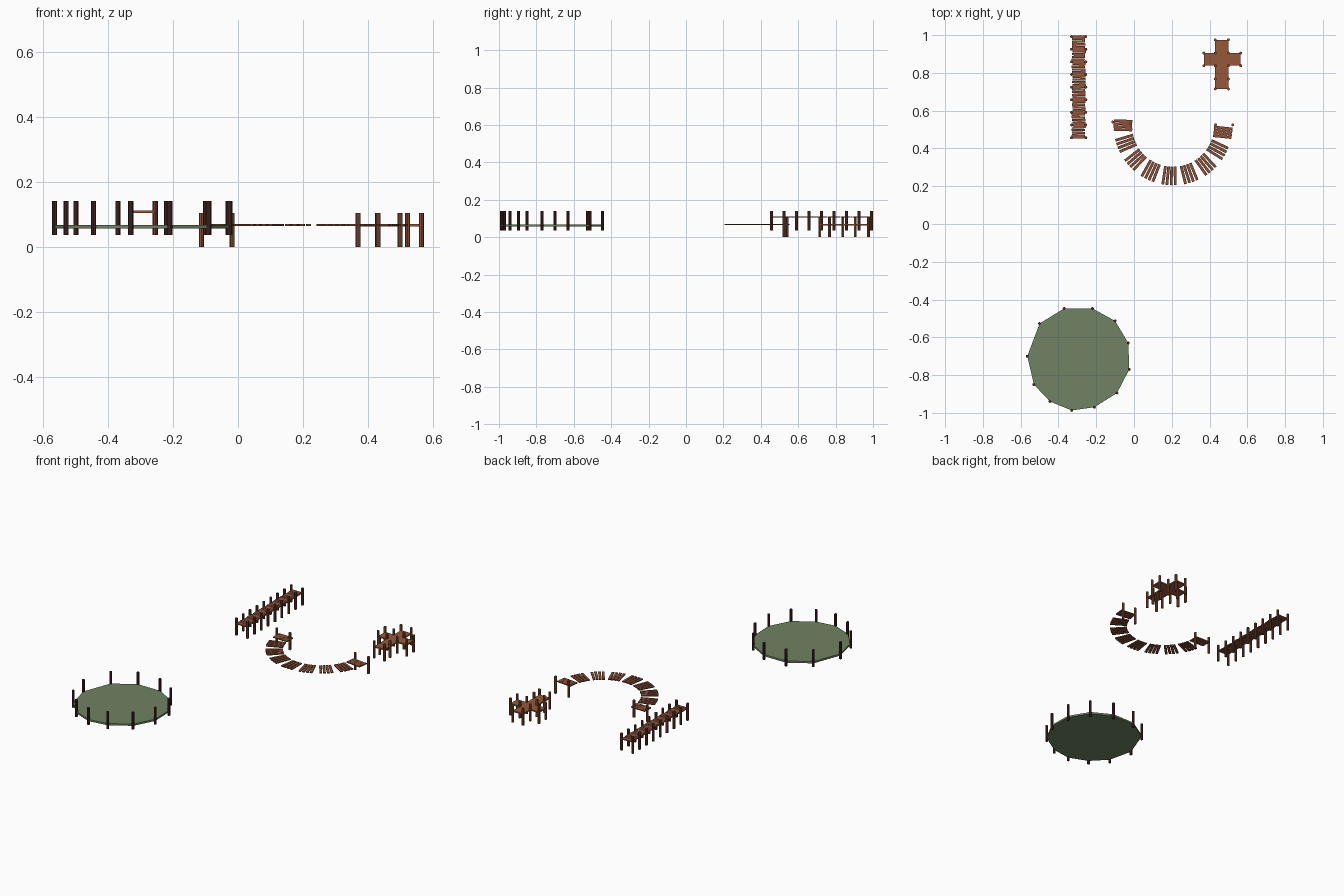
import bpy, bmesh, math, random
from mathutils import Matrix, Vector

if "Cube" in bpy.data.objects:
    bpy.data.objects.remove(bpy.data.objects["Cube"])

random.seed(4)


def srgb(r, g, b):
    f = lambda c: c / 12.92 if c <= 0.04045 else ((c + 0.055) / 1.055) ** 2.4
    return (f(r / 255), f(g / 255), f(b / 255), 1)


def material(name, rgb):
    m = bpy.data.materials.new(name)
    m.diffuse_color = srgb(*rgb)
    m.use_nodes = True
    m.node_tree.nodes["Principled BSDF"].inputs["Base Color"].default_value = m.diffuse_color
    return m


COPPER = material("copper brown wood", (150, 88, 58))
PLANK = material("plank brown wood", (136, 80, 56))
POST = material("post brown wood", (138, 82, 56))
BRIDGE_POST = material("bridge post wood", (110, 62, 48))
DARK = material("dark maroon wood", (76, 40, 40))
GREEN = material("moss green", (112, 130, 98))


def finish(bm, name, mat):
    bmesh.ops.recalc_face_normals(bm, faces=bm.faces[:])
    me = bpy.data.meshes.new(name)
    bm.to_mesh(me)
    bm.free()
    me.materials.append(mat)
    ob = bpy.data.objects.new(name, me)
    bpy.context.collection.objects.link(ob)


def box(bm, centre, size, angle=0):
    m = (Matrix.Translation(centre) @ Matrix.Rotation(angle, 4, 'Z')
         @ Matrix.Diagonal((*size, 1)))
    bmesh.ops.create_cube(bm, size=1, matrix=m)


def posts(name, points, z0, z1, mat, r=0.0078):
    bm = bmesh.new()
    for x, y in points:
        bmesh.ops.create_cone(bm, cap_ends=True, segments=8, radius1=r, radius2=r,
                              depth=z1 - z0,
                              matrix=Matrix.Translation((x, y, (z0 + z1) / 2)))
    finish(bm, name, mat)


def slab(name, outline, z0, z1, mat):
    bm = bmesh.new()
    f = bm.faces.new([bm.verts.new((x, y, z0)) for x, y in outline])
    top = bmesh.ops.extrude_face_region(bm, geom=[f])
    for v in top["geom"]:
        if isinstance(v, bmesh.types.BMVert):
            v.co.z = z1
    finish(bm, name, mat)


# round green platform with a post at every corner
ring = [(-.37, -.447), (-.22, -.447), (-.10, -.513), (-.03, -.63), (-.025, -.77),
        (-.09, -.895), (-.21, -.97), (-.33, -.987), (-.445, -.94), (-.53, -.85),
        (-.565, -.70), (-.50, -.527)]
slab("round_platform", ring, 0.056, 0.067, GREEN)
posts("round_platform_posts", ring, 0.036, 0.141, DARK)

# straight bridge: post pairs, cross bars and slightly skewed planks
BX, STEP = -0.293, 0.0669
ys = [0.457 + STEP * i for i in range(9)]
posts("bridge_posts", [(BX + s * 0.038, y) for y in ys for s in (-1, 1)],
      0.036, 0.141, BRIDGE_POST)
bars, planks = bmesh.new(), bmesh.new()
for y in ys:
    box(bars, (BX, y, 0.108), (0.076, 0.011, 0.007))
for y in ys[:-1]:
    for k in range(4):
        box(planks, (BX + random.uniform(-.003, .003), y + STEP * (k + 0.8) / 4.6, 0.108),
            (0.070, 0.0125, 0.006), random.uniform(-.06, .06))
finish(bars, "bridge_cross_bars", COPPER)
finish(planks, "bridge_planks", PLANK)

# curved walkway: nine groups of radial planks, posts at both ends
CX, CY, R = 0.207, 0.52, 0.266
arc = bmesh.new()
for g in range(9):
    a0 = 178 + 22 * g
    for k in (-1.5, -0.5, 0.5, 1.5):
        a = math.radians(a0 + k * 4.2)
        tilt = math.radians(a0 + k * 2.5 + random.uniform(-1, 1))
        if g in (0, 8):
            a = math.radians(a0 + (1.5 if g == 0 else -1.5) + k * 3.3)
            tilt = math.radians(a0)
        box(arc, (CX + R * math.cos(a), CY + R * math.sin(a), 0.067),
            (0.098, 0.0145, 0.006), tilt)
finish(arc, "curved_walkway_planks", PLANK)
posts("curved_walkway_posts",
      [(-.113, .540), (-.018, .532), (.432, .525), (.523, .525)], 0, 0.105, POST)

# cross shaped jetty with posts along its arms
xs, yc = (.37, .43, .50, .565), (.715, .838, .905, .975)
outline = [(xs[1], yc[0]), (xs[2], yc[0]), (xs[2], yc[1]), (xs[3], yc[1]),
           (xs[3], yc[2]), (xs[2], yc[2]), (xs[2], yc[3]), (xs[1], yc[3]),
           (xs[1], yc[2]), (xs[0], yc[2]), (xs[0], yc[1]), (xs[1], yc[1])]
slab("cross_jetty_deck", outline, 0.063, 0.071, COPPER)
posts("cross_jetty_posts", outline + [(xs[1], .768), (xs[2], .768)], 0, 0.105, POST)
